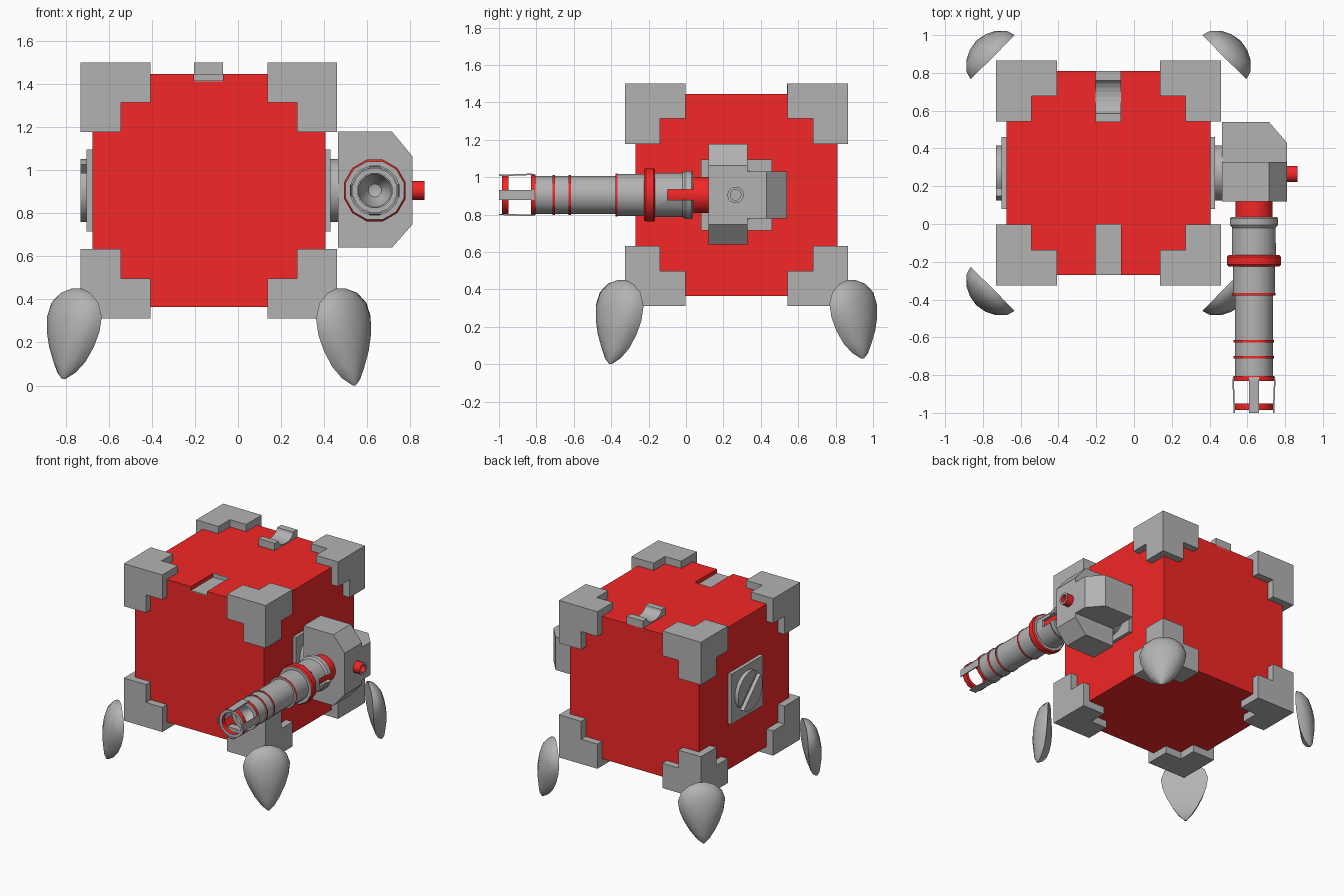
import bpy, bmesh
from math import pi, cos, sin, radians
from mathutils import Matrix, Vector

if "Cube" in bpy.data.objects:
    bpy.data.objects.remove(bpy.data.objects["Cube"])

CX, CY, CZ, H = -0.135, 0.27, 0.905, 0.54      # body centre and half size
GX = 0.635                                      # barrel axis x

red = bpy.data.materials.new("red_paint")
red.diffuse_color = (0.9, 0.02, 0.02, 1)
red.use_nodes = True
red.node_tree.nodes["Principled BSDF"].inputs["Base Color"].default_value = red.diffuse_color
grey = bpy.data.materials.new("grey_metal")
grey.diffuse_color = (0.45, 0.45, 0.45, 1)
grey.use_nodes = True
grey.node_tree.nodes["Principled BSDF"].inputs["Base Color"].default_value = grey.diffuse_color


def finish(name, bm, mats=(grey,), smooth=0):
    bmesh.ops.remove_doubles(bm, verts=bm.verts, dist=1e-5)
    bmesh.ops.recalc_face_normals(bm, faces=bm.faces)
    me = bpy.data.meshes.new(name)
    bm.to_mesh(me)
    bm.free()
    ob = bpy.data.objects.new(name, me)
    bpy.context.collection.objects.link(ob)
    for m in mats:
        me.materials.append(m)
    if smooth:
        bpy.ops.object.select_all(action='DESELECT')
        ob.select_set(True)
        bpy.context.view_layer.objects.active = ob
        bpy.ops.object.shade_smooth_by_angle(angle=radians(smooth))
    return ob


def prism(name, pts, axis, a, b, mat=grey):
    """Extrude a 2D outline along an axis from a to b."""
    i = "xyz".index(axis)
    bm = bmesh.new()
    rings = []
    for d in (a, b):
        rings.append([bm.verts.new(list(p[:i]) + [d] + list(p[i:])) for p in pts])
    bm.faces.new(rings[0])
    bm.faces.new(rings[1])
    n = len(pts)
    for k in range(n):
        j = (k + 1) % n
        bm.faces.new((rings[0][k], rings[0][j], rings[1][j], rings[1][k]))
    return finish(name, bm, (mat,))


def box(name, x, y, z, mat=grey):
    return prism(name, [(x[0], y[0]), (x[1], y[0]), (x[1], y[1]), (x[0], y[1])],
                 'z', z[0], z[1], mat)


def lathe(name, prof, mtx, n=16, reds=(), closed=False):
    """Turn (distance, radius) points about an axis; reds lists red segments."""
    bm = bmesh.new()
    f = 1 / cos(pi / n)
    rings = [[bm.verts.new(mtx @ Vector((r * f * cos((k + .5) * 2 * pi / n),
                                         r * f * sin((k + .5) * 2 * pi / n), t)))
              for k in range(n)] for t, r in prof]
    m = len(prof)
    for s in range(m if closed else m - 1):
        p, q = rings[s], rings[(s + 1) % m]
        for k in range(n):
            j = (k + 1) % n
            face = bm.faces.new((p[k], p[j], q[j], q[k]))
            face.material_index = int(s in reds)
    return finish(name, bm, (grey, red), 35)


def cut(ob, cutter):
    cutter.hide_render = True
    mod = ob.modifiers.new("cut", 'BOOLEAN')
    mod.operation, mod.solver, mod.object = 'DIFFERENCE', 'EXACT', cutter
    bpy.context.view_layer.objects.active = ob
    bpy.ops.object.modifier_apply(modifier=mod.name)
    bpy.data.objects.remove(cutter)


# Red body with a sighting notch in the top front edge
body = box("body", (CX - H, CX + H), (CY - H, CY + H), (CZ - H, CZ + H), red)
cut(body, box("notch_cutter", (-0.205, -0.07), (-0.4, 0.0), (1.41, 1.6)))
box("notch_floor", (-0.205, -0.07), (-0.27, 0.0), (1.41, 1.416))
box("notch_back", (-0.205, -0.07), (-0.006, 0.0), (1.416, 1.445))

# Rear sight: a saddle with a scooped top
scoop = [(0.6725 - 0.0875 * cos(pi * k / 10), 1.5 - 0.05 * sin(pi * k / 10))
         for k in range(11)]
prism("rear_sight", [(0.81, 1.43), (0.54, 1.43), (0.54, 1.5)] + scoop + [(0.81, 1.5)],
      'x', -0.205, -0.07)

# Stepped corner guards, one cube plus three extensions each
S, L, O = 0.187, 0.323, H + 0.055
for sx in (-1, 1):
    for sy in (-1, 1):
        for sz in (-1, 1):
            bm = bmesh.new()
            parts = [((0, 0, 0), (S, S, S))]
            for i in range(3):
                lo, hi = [0, 0, 0], [S, S, S]
                lo[i], hi[i] = S, L
                parts.append((lo, hi))
            for lo, hi in parts:
                lo, hi = Vector(lo), Vector(hi)
                mid, size = (lo + hi) / 2, hi - lo
                loc = Vector((CX + sx * (O - mid.x), CY + sy * (O - mid.y),
                              CZ + sz * (O - mid.z)))
                bmesh.ops.create_cube(bm, size=1, matrix=Matrix.Translation(loc)
                                      @ Matrix.Diagonal(size).to_4x4())
            bmesh.ops.remove_doubles(bm, verts=bm.verts, dist=1e-5)
            # drop the doubled faces between joined cubes
            seen = {}
            for face in bm.faces:
                c = face.calc_center_median()
                seen.setdefault(tuple(round(v, 4) for v in c), []).append(face)
            inner = [f for fs in seen.values() if len(fs) > 1 for f in fs]
            bmesh.ops.delete(bm, geom=inner, context='FACES_ONLY')
            finish("corner_guard", bm)

# Feet: pointed half shells on the lower corners
FOOT = [  # height, distance out, half width, thickness
    (0.45, 0.865, 0.03, 0.02), (0.43, 0.868, 0.09, 0.055), (0.385, 0.868, 0.142, 0.088),
    (0.32, 0.868, 0.165, 0.108), (0.25, 0.873, 0.155, 0.115), (0.18, 0.882, 0.128, 0.108),
    (0.11, 0.898, 0.088, 0.085), (0.06, 0.922, 0.048, 0.055), (0.03, 0.95, 0.008, 0.012)]
for sx in (-1, 1):
    for sy in (-1, 1):
        k = 1.07 if (sx, sy) == (1, -1) else 1.0
        out = Vector((sx, sy, 0)).normalized()
        side = Vector((-out.y, out.x, 0))
        bm = bmesh.new()
        rings = []
        for z, d, w, t in FOOT:
            base = Vector((CX, CY, 0.45 - (0.45 - z) * k))
            rings.append([bm.verts.new(base + out * (d + t * sin(pi * i / 8))
                                       + side * w * cos(pi * i / 8)) for i in range(9)])
        for p, q in zip(rings, rings[1:]):
            for i in range(9):
                j = (i + 1) % 9
                bm.faces.new((p[i], p[j], q[j], q[i]))
        bm.faces.new(rings[0])
        bm.faces.new(rings[-1])
        finish("foot", bm, smooth=40)

# Side plates with round hubs; the left hub has a diagonal slot
TO_X = Matrix.Translation((0, CY, CZ)) @ Matrix.Rotation(pi / 2, 4, 'Y')
for name, x0, x1, x2 in (("left", -0.67, -0.702, -0.73), ("right", 0.40, 0.43, 0.47)):
    box(name + "_plate", sorted((x0, x1)), (0.08, 0.46), (0.715, 1.095))
    hub = lathe(name + "_hub", [(x1, 0), (x1, 0.146), (x2, 0.146), (x2, 0)], TO_X, 24)
    if name == "left":
        slot = box("slot_cutter", (-0.8, -0.7025), (-0.3, 0.3), (-0.028, 0.028))
        slot.data.transform(Matrix.Translation((0, CY, CZ)) @ Matrix.Rotation(radians(-45), 4, 'X'))
        cut(hub, slot)

# Gun mount: chamfered upright block and rear arm
prism("mount_block", [(0.465, 0.64), (0.715, 0.64), (0.81, 0.748), (0.81, 1.063),
                      (0.715, 1.178), (0.465, 1.178)], 'y', 0.12, 0.328)
prism("mount_rear_arm", [(0.465, 0.328), (0.81, 0.328), (0.81, 0.43), (0.715, 0.54),
                         (0.465, 0.54)], 'z', 0.78, 1.03)
lathe("mount_knob", [(0.80, 0.043), (0.865, 0.043), (0.865, 0.028), (0.815, 0.028),
                     (0.815, 0)], Matrix.Translation((0, 0.265, CZ)) @ Matrix.Rotation(pi / 2, 4, 'Y'),
      16, (0, 2))

# Barrel parts, turned about the gun axis (distance runs forward)
FWD = Matrix.Translation((GX, 0, CZ)) @ Matrix.Rotation(pi / 2, 4, 'X')
lathe("inner_shaft", [(-0.125, 0), (-0.125, 0.097), (0.17, 0.097), (0.17, 0)],
      FWD, 16, (0, 1, 2))
sleeve = lathe("slotted_sleeve", [(-0.037, 0.099), (-0.037, 0.122), (-0.03, 0.128), (0.005, 0.128),
                                  (0.02, 0.117), (0.167, 0.117), (0.167, 0.099)],
               FWD, 16, closed=True)
cut(sleeve, box("sleeve_cutter", (GX - 0.2, GX + 0.2), (-0.10, 0.1), (CZ - 0.028, CZ + 0.028)))
lathe("barrel_collar", [(0.165, 0.09), (0.165, 0.135), (0.175, 0.143), (0.215, 0.143),
                        (0.225, 0.135), (0.225, 0.09)], FWD, 12, (1, 2, 3), True)
lathe("barrel", [(0.222, 0), (0.222, 0.112), (0.365, 0.112), (0.365, 0.115), (0.378, 0.115),
                 (0.378, 0.101), (0.615, 0.101), (0.615, 0.107), (0.628, 0.107), (0.628, 0.101),
                 (0.70, 0.101), (0.70, 0.107), (0.713, 0.107), (0.713, 0.101), (0.805, 0.101),
                 (0.805, 0.108), (0.83, 0.108), (0.83, 0.076), (0.74, 0.055), (0.70, 0.03),
                 (0.69, 0)], FWD, 16, (3, 7, 11, 15))
lathe("muzzle_ring", [(0.95, 0.08), (0.95, 0.103), (0.985, 0.103), (0.985, 0.08)],
      FWD, 16, (0, 1, 3), True)

# Four thin prongs holding the muzzle ring
for k in range(4):
    prong = prism("muzzle_prong", [(-0.81, 0.103), (-0.83, 0.106), (-0.96, 0.101), (-1.0, 0.101),
                                   (-1.0, 0.108), (-0.96, 0.109), (-0.83, 0.114), (-0.81, 0.111)],
                  'x', -0.027, 0.027)
    prong.data.transform(Matrix.Translation((GX, 0, CZ)) @ Matrix.Rotation(k * pi / 2, 4, 'Y'))
